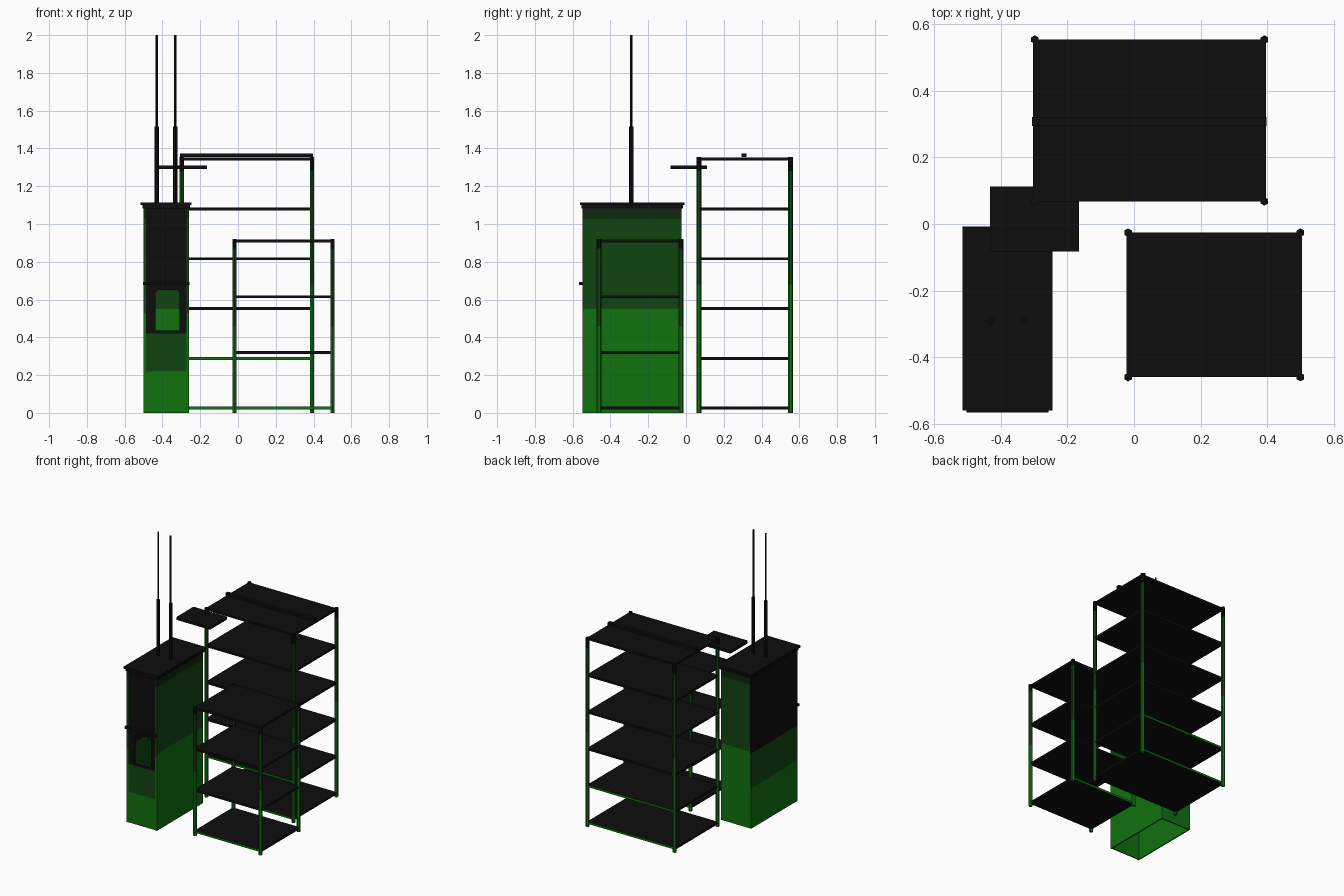
import bpy, bmesh, math
from mathutils import Vector

if "Cube" in bpy.data.objects:
    bpy.data.objects.remove(bpy.data.objects["Cube"])


def material(name, rgb):
    m = bpy.data.materials.new(name)
    m.diffuse_color = (*rgb, 1)
    m.use_nodes = True
    m.node_tree.nodes["Principled BSDF"].inputs["Base Color"].default_value = m.diffuse_color
    return m


MATS = [material("bright green", (0.005, 0.17, 0.005)),
        material("dark green", (0.005, 0.06, 0.005)),
        material("deep green", (0.004, 0.02, 0.004)),
        material("black", (0.004, 0.004, 0.004))]
BRIGHT, DARK, DEEP, BLACK = range(4)


def finish(bm, name, cuts, mats, rule=None):
    """Cut the mesh at the given heights and colour each band in turn."""
    for z in cuts:
        geom = bm.verts[:] + bm.edges[:] + bm.faces[:]
        bmesh.ops.bisect_plane(bm, geom=geom, plane_co=(0, 0, z), plane_no=(0, 0, 1))
    bm.normal_update()
    for f in bm.faces:
        z = f.calc_center_median().z
        f.material_index = mats[sum(z > c for c in cuts)]
        if rule:
            f.material_index = rule(f, f.material_index)
    me = bpy.data.meshes.new(name)
    bm.to_mesh(me)
    bm.free()
    for m in MATS:
        me.materials.append(m)
    ob = bpy.data.objects.new(name, me)
    bpy.context.collection.objects.link(ob)
    return ob


def box(name, x0, x1, y0, y1, z0, z1, cuts=(), mats=(BLACK,), rule=None):
    bm = bmesh.new()
    bmesh.ops.create_cube(bm, size=1)
    for v in bm.verts:
        v.co = Vector(((x0 + x1) / 2 + v.co.x * (x1 - x0),
                       (y0 + y1) / 2 + v.co.y * (y1 - y0),
                       (z0 + z1) / 2 + v.co.z * (z1 - z0)))
    return finish(bm, name, cuts, mats, rule)


def rod(name, x, y, z0, z1, r, cuts=(), mats=(BLACK,), sides=6):
    bm = bmesh.new()
    bmesh.ops.create_cone(bm, cap_ends=True, segments=sides, radius1=r, radius2=r, depth=z1 - z0)
    bmesh.ops.translate(bm, verts=bm.verts, vec=(x, y, (z0 + z1) / 2))
    return finish(bm, name, cuts, mats)


def rack(name, x0, x1, y0, y1, height, levels, cuts, green_levels):
    """Four hexagonal posts carrying thin shelves."""
    for x in (x0, x1):
        for y in (y0, y1):
            rod(name + "_post", x, y, 0, height, 0.013, cuts, (BRIGHT, DARK, BLACK))
    for i, z in enumerate(levels):
        # the lowest shelves have green long edges
        def edge(f, m, low=i < green_levels):
            return BRIGHT if low and abs(f.normal.y) > 0.9 else m
        box(name + "_shelf", x0 - 0.005, x1 + 0.005, y0, y1, z - 0.0075, z + 0.0075, rule=edge)


# Shelf racks
rack("tall_rack", -0.298, 0.392, 0.068, 0.554, 1.355,
     [0.025 + 0.2638 * i for i in range(6)], (0.68, 1.28), 2)
rack("short_rack", -0.018, 0.5, -0.46, -0.026, 0.92,
     [0.025 + 0.295 * i for i in range(4)], (0.46, 0.87), 1)
box("top_bar", -0.307, 0.398, 0.295, 0.321, 1.354, 1.372)
box("hanging_plate", -0.432, -0.165, -0.082, 0.112, 1.29, 1.31)

# Cabinet walls, open underneath
X0, X1, Y0, Y1, TOP, T = -0.5, -0.26, -0.545, -0.025, 1.09, 0.008
side_bands = dict(cuts=(0.55, 1.03), mats=(BRIGHT, DARK, DEEP))
box("cabinet_right_wall", X1 - T, X1, Y0, Y1, 0, TOP, **side_bands)
box("cabinet_back_wall", X0 + T, X1 - T, Y1 - T, Y1, 0, TOP, **side_bands)
box("cabinet_left_wall", X0, X0 + T, Y0, Y1, 0, TOP, (0.29, 0.54), (BRIGHT, DARK, BLACK))

# Front wall around the hatch opening
HX0, HX1, HZ0, HZ1 = -0.437, -0.31, 0.435, 0.65
FX0, FX1 = X0 + T, X1 - T
box("cabinet_front_base", FX0, FX1, Y0, Y0 + T, 0, HZ0, (0.22, 0.42), (BRIGHT, DARK, BLACK))
box("cabinet_front_top", FX0, FX1, Y0, Y0 + T, HZ1, TOP)
box("hatch_side_left", FX0, HX0, Y0, Y0 + T, HZ0, HZ1)
box("hatch_side_right", HX1, FX1, Y0, Y0 + T, HZ0, HZ1)
for x, s in ((HX0, 1), (HX1, -1)):
    # clipped upper corners of the hatch
    bm = bmesh.new()
    vs = [bm.verts.new((x + s * a, Y0, HZ1 - b)) for a, b in ((0, 0), (0.012, 0), (0, 0.012))]
    face = bm.faces.new(vs)
    ext = bmesh.ops.extrude_face_region(bm, geom=[face])["geom"]
    bmesh.ops.translate(bm, vec=(0, T, 0), verts=[g for g in ext if isinstance(g, bmesh.types.BMVert)])
    bmesh.ops.recalc_face_normals(bm, faces=bm.faces)
    finish(bm, "hatch_corner", (), (BLACK,))

# Corner strips, ledge and stepped roof
for x in (X0 - 0.001, X1 - 0.013):
    box("corner_strip", x, x + 0.014, Y0 - 0.003, Y0 + 0.002, 0, TOP, (0.53, 1.03), (BRIGHT, DARK, DEEP))
box("hatch_ledge", -0.503, -0.257, -0.567, Y0, 0.676, 0.692)
box("roof_lower", -0.506, -0.254, -0.553, -0.016, 1.083, 1.1)
box("roof_upper", -0.515, -0.245, -0.56, -0.007, 1.1, 1.115)

# Aerials
for x in (-0.43, -0.332):
    rod("aerial_base", x, -0.29, 1.11, 1.515, 0.012, sides=8)
    rod("aerial_tip", x, -0.29, 1.51, 2.0, 0.006, sides=8)
